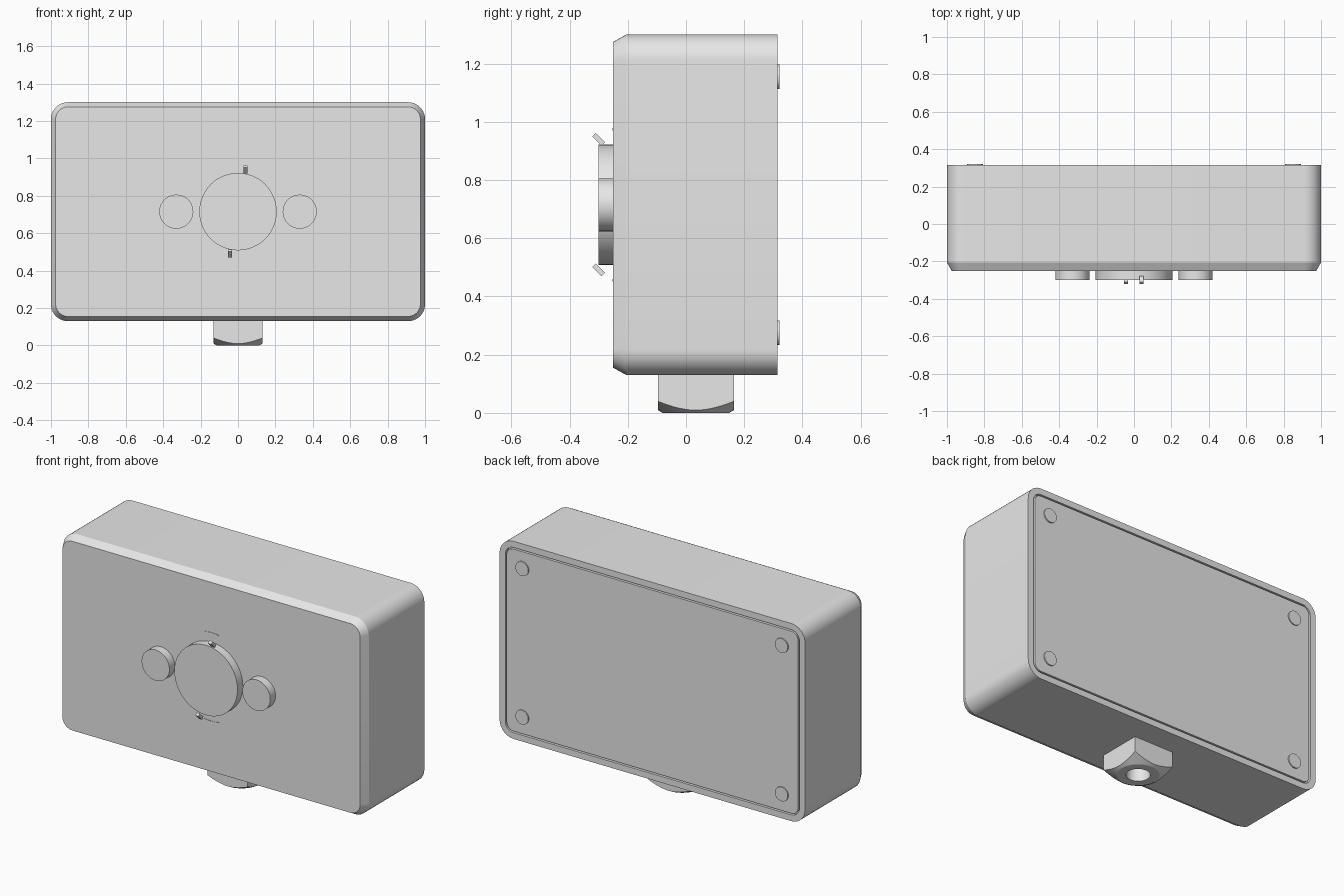
import bpy, bmesh
from math import sin, cos, pi, radians

if "Cube" in bpy.data.objects:
    bpy.data.objects.remove(bpy.data.objects["Cube"], do_unlink=True)

grey = bpy.data.materials.new("light_grey")
grey.use_nodes = True
COLOUR = (0.8, 0.8, 0.8, 1)
grey.diffuse_color = COLOUR
grey.node_tree.nodes["Principled BSDF"].inputs["Base Color"].default_value = COLOUR

MID_Z = 0.715      # height of the housing centre
FRONT, BACK = -0.25, 0.315


def finish(obj, name):
    obj.name = name
    obj.data.materials.clear()
    obj.data.materials.append(grey)
    bpy.ops.object.select_all(action="DESELECT")
    obj.select_set(True)
    bpy.context.view_layer.objects.active = obj
    bpy.ops.object.shade_smooth_by_angle(angle=radians(25))
    return obj


def loft(name, rings):
    """Skin a list of equal-length closed rings and cap both ends."""
    bm = bmesh.new()
    loops = [[bm.verts.new(p) for p in ring] for ring in rings]
    n = len(loops[0])
    for a, b in zip(loops, loops[1:]):
        for i in range(n):
            j = (i + 1) % n
            bm.faces.new((a[i], a[j], b[j], b[i]))
    bm.faces.new(loops[0])
    bm.faces.new(loops[-1])
    bmesh.ops.recalc_face_normals(bm, faces=bm.faces)
    mesh = bpy.data.meshes.new(name)
    bm.to_mesh(mesh)
    bm.free()
    obj = bpy.data.objects.new(name, mesh)
    bpy.context.collection.objects.link(obj)
    return finish(obj, name)


def rounded_rect(inset, y, steps=10):
    """Housing outline, pulled in by inset, at depth y."""
    r = 0.09 - inset
    cx, cz = 1 - 0.09, 0.585 - 0.09
    points = []
    for quarter, (sx, sz) in enumerate([(1, 1), (-1, 1), (-1, -1), (1, -1)]):
        for k in range(steps + 1):
            a = (quarter + k / steps) * pi / 2
            points.append((sx * cx + r * cos(a), y, MID_Z + sz * cz + r * sin(a)))
    return points


def disc(name, x, z, radius, y0, y1):
    bpy.ops.mesh.primitive_cylinder_add(vertices=48, radius=radius, depth=y1 - y0,
                                        location=(x, (y0 + y1) / 2, z),
                                        rotation=(pi / 2, 0, 0))
    return finish(bpy.context.object, name)


# Housing with chamfered front and a recess in the back
loft("housing", [rounded_rect(0.025, FRONT), rounded_rect(0, FRONT + 0.045),
                 rounded_rect(0, BACK), rounded_rect(0.037, BACK),
                 rounded_rect(0.037, BACK - 0.02)])

# Back panel, leaving a thin groove around it
loft("back_panel", [rounded_rect(0.046, BACK - 0.025), rounded_rect(0.046, BACK)])

# Dial and buttons
disc("dial", 0, MID_Z, 0.207, FRONT - 0.05, FRONT + 0.01)
for side, x in (("left", 0.33), ("right", -0.33)):
    disc(side + "_button", x, MID_Z, 0.091, FRONT - 0.05, FRONT + 0.01)

# Screw heads in the panel corners
for side, x in (("left", 0.85), ("right", -0.85)):
    for level, z in (("upper", 1.155), ("lower", 0.276)):
        disc(f"{level}_{side}_screw", x, z, 0.042, BACK - 0.01, BACK + 0.007)

# Slanted clips and thin arc marks above and below the dial
for level, x, z, s in (("upper", 0.04, 0.94, 1), ("lower", -0.043, 0.491, -1)):
    bpy.ops.mesh.primitive_cube_add(size=1, location=(x, -0.3, z),
                                    rotation=(radians(45), 0, 0))
    bpy.context.object.scale = (0.022, 0.017, 0.045)
    finish(bpy.context.object, level + "_clip")

    rings = []
    for k in range(9):
        a = s * pi / 2 + radians(11) * (k / 4 - 1)
        rings.append([(r * cos(a), y, MID_Z + r * sin(a))
                      for r, y in ((0.26, FRONT), (0.264, FRONT),
                                   (0.264, FRONT - 0.002), (0.26, FRONT - 0.002))])
    loft(level + "_arc_mark", rings)

# Square cable gland: conical lower chamfer and a round bore
HALF, RIM, BORE, GLAND_Y = 0.131, 0.114, 0.065, 0.034


def gland_ring(radius, height):
    ring = []
    for k in range(48):
        a = k * pi / 24
        square = HALF / max(abs(cos(a)), abs(sin(a)))
        r = radius or square
        z = (square - RIM) * 0.56 if height is None else height
        ring.append((r * cos(a), GLAND_Y + r * sin(a), z))
    return ring


loft("cable_gland", [gland_ring(None, 0.14), gland_ring(None, None),
                     gland_ring(RIM, 0), gland_ring(BORE, 0), gland_ring(BORE, 0.125)])
